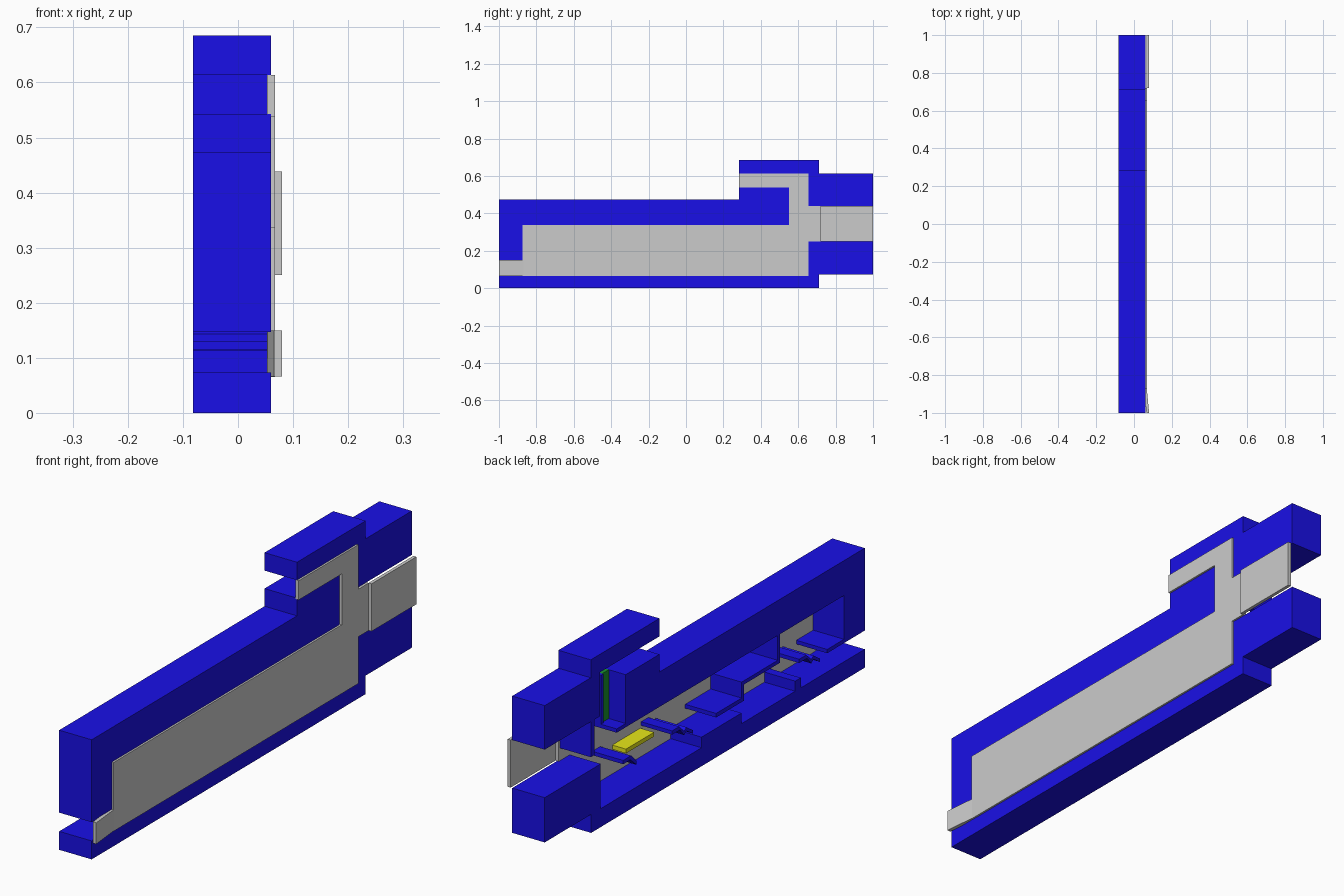
import bpy, bmesh

if "Cube" in bpy.data.objects:
    bpy.data.objects.remove(bpy.data.objects["Cube"])


def material(name, rgb):
    m = bpy.data.materials.new(name)
    m.diffuse_color = (*rgb, 1)
    m.use_nodes = True
    m.node_tree.nodes["Principled BSDF"].inputs["Base Color"].default_value = m.diffuse_color
    return m


BLUE = material("blue", (0.01, 0.005, 0.8))
YELLOW = material("yellow", (0.8, 0.8, 0.01))
GREEN = material("green", (0.01, 0.3, 0.03))
TOP, BASE, FLOOR = -0.082, 0.06, 0.053


def plan(name, pts, x0=TOP, x1=BASE, mat=BLUE):
    """Extrude a floor-plan outline given in (y, z) along x."""
    bm = bmesh.new()
    face = bm.faces.new([bm.verts.new((x0, y, z)) for y, z in pts])
    ext = bmesh.ops.extrude_face_region(bm, geom=[face])
    verts = [v for v in ext["geom"] if isinstance(v, bmesh.types.BMVert)]
    bmesh.ops.translate(bm, verts=verts, vec=(x1 - x0, 0, 0))
    bmesh.ops.recalc_face_normals(bm, faces=bm.faces)
    me = bpy.data.meshes.new(name)
    bm.to_mesh(me)
    bm.free()
    ob = bpy.data.objects.new(name, me)
    bpy.context.collection.objects.link(ob)
    if mat:
        me.materials.append(mat)
    return ob


def box(name, y0, y1, z0, z1, x0=TOP, x1=FLOOR + 0.004, mat=BLUE):
    return plan(name, [(y0, z0), (y1, z0), (y1, z1), (y0, z1)], x0, x1, mat)


# Outer walls
plan("lower_wall", [(-1, 0), (.71, 0), (.71, .073), (1, .073), (1, .25), (.65, .25),
                    (.65, .073), (.02, .073), (.02, .115), (-.23, .115),
                    (-.23, .073), (-1, .073)])
plan("upper_wall", [(-1, .147), (-.87, .147), (-.87, .335), (.55, .335), (.55, .35),
                    (.494, .35), (.494, .543), (.283, .543), (.283, .473), (-1, .473)])
plan("corner_wall", [(.283, .614), (.655, .614), (.655, .44), (1, .44), (1, .614),
                     (.712, .614), (.712, .685), (.283, .685)])

# Planter set against the corridor wall
box("planter_base", .49, .55, .345, .543, .01, BASE)
box("planter_rim", .535, .55, .345, .543, -.013, .02)
box("planter_top", .49, .54, .345, .543, -.008, .012, GREEN)

# Floors
plan("main_floor", [(-.87, .065), (.655, .065), (.655, .25), (.72, .25), (.72, .438),
                    (.655, .438), (.655, .614), (.283, .614), (.283, .538),
                    (.552, .538), (.552, .337), (-.873, .337), (-.873, .15)],
     FLOOR, .0675, None)
box("exit_floor", .72, 1, .25, .438, .067, .08, None)

# Entry ramp, sloping down to the outer end
ramp = box("entry_ramp", -1, -.87, .066, .15, FLOOR, .0675, None)
for v in ramp.data.vertices:
    if v.co.y < -.95:
        v.co.x += .0125

# Stepped partition hanging from the upper wall
plan("stepped_partition", [(-.47, .34), (-.47, .222), (-.245, .222), (-.245, .158),
                           (-.071, .158), (-.071, .174), (-.23, .174), (-.23, .237),
                           (-.456, .237), (-.456, .34)], x1=FLOOR + .004)

# Short walls by the doorways
box("exit_door_wall", .69, .712, .30, .445)
box("entry_spur", -.872, -.765, .147, .162)
box("lower_spur", -.60, -.565, .07, .113)

# Small zigzag partitions
for i, (y, z) in enumerate([(.204, .21), (-.59, .19)]):
    plan("zigzag_partition_%d" % i,
         [(y, z), (y - .045, z), (y - .075, z - .03), (y - .09, z - .02), (y - .13, z - .047),
          (y - .13, z - .06), (y - .09, z - .035), (y - .075, z - .045),
          (y - .05, z - .015), (y, z - .015)], x1=FLOOR + .004)
plan("zigzag_partition_short", [(.51, .21), (.46, .21), (.425, .175), (.425, .16),
                                (.465, .195), (.51, .195)], x1=FLOOR + .004)

# Counter
box("counter", .21, .385, .17, .187, -.007, FLOOR + .004, YELLOW)
